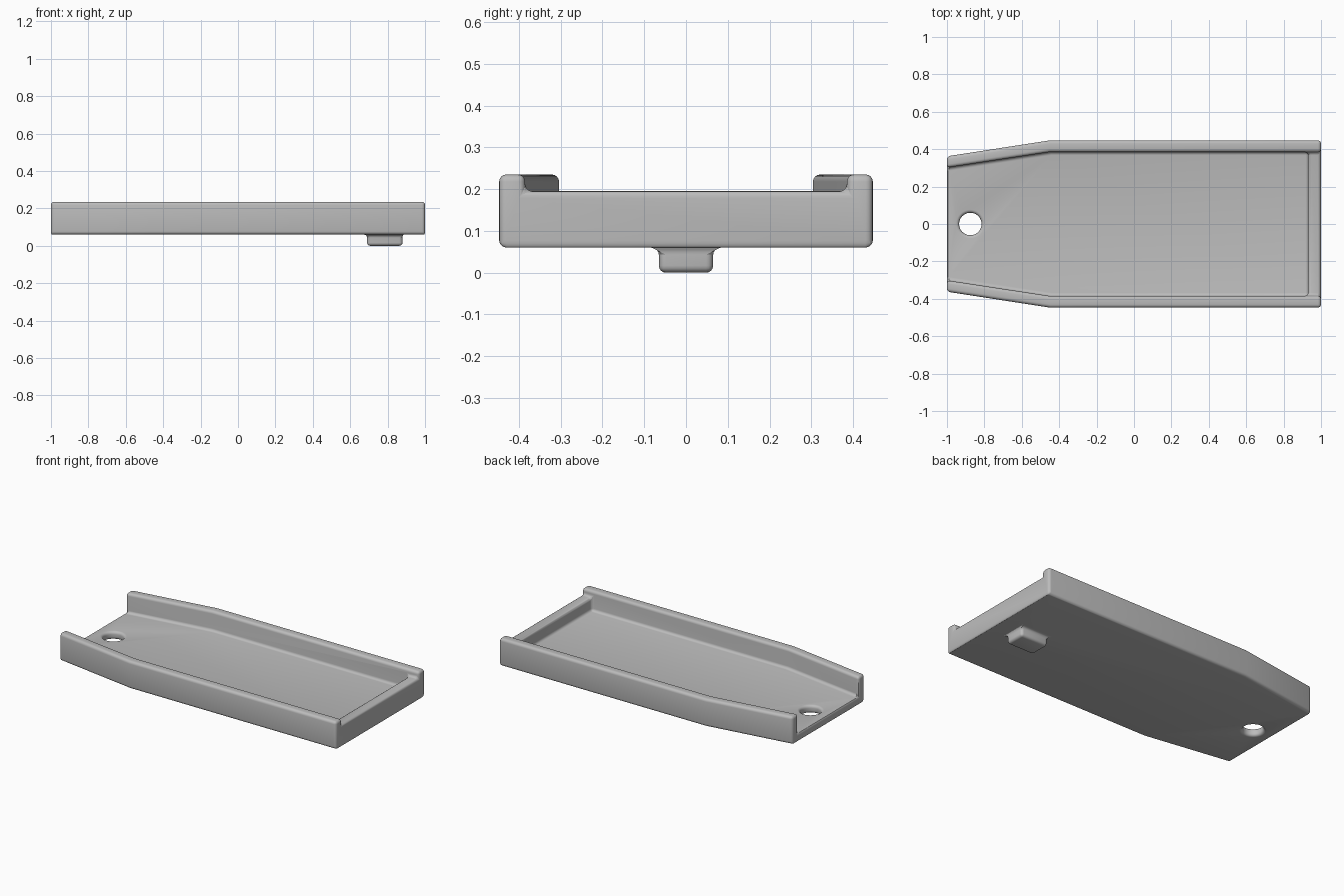
import bpy
import bmesh
import math

cube = bpy.data.objects.get("Cube")
if cube:
    bpy.data.objects.remove(cube, do_unlink=True)

grey = bpy.data.materials.new("plain grey")
grey.use_nodes = True
colour = (0.5, 0.5, 0.5, 1)
grey.diffuse_color = colour
grey.node_tree.nodes["Principled BSDF"].inputs["Base Color"].default_value = colour


def prism(name, outline, bottom, top):
    """Extrude a flat outline between two heights."""
    bm = bmesh.new()
    face = bm.faces.new([bm.verts.new((x, y, bottom)) for x, y in outline])
    grown = bmesh.ops.extrude_face_region(bm, geom=[face])["geom"]
    bmesh.ops.translate(bm, vec=(0, 0, top - bottom),
                        verts=[g for g in grown if isinstance(g, bmesh.types.BMVert)])
    bmesh.ops.recalc_face_normals(bm, faces=bm.faces)
    mesh = bpy.data.meshes.new(name)
    bm.to_mesh(mesh)
    bm.free()
    mesh.materials.append(grey)
    obj = bpy.data.objects.new(name, mesh)
    bpy.context.collection.objects.link(obj)
    return obj


def mirrored(half):
    """Complete an outline by mirroring it across y = 0."""
    return half + [(x, -y) for x, y in reversed(half)]


def combine(target, tool, operation):
    mod = target.modifiers.new(tool.name, 'BOOLEAN')
    mod.operation = operation
    mod.solver = 'EXACT'
    mod.object = tool
    tool.hide_render = True
    bpy.context.view_layer.objects.active = target
    bpy.ops.object.modifier_apply(modifier=mod.name)
    bpy.data.objects.remove(tool, do_unlink=True)


BASE, FLOOR, LIP, RIM = 0.06, 0.11, 0.195, 0.235

# Tapered body
tray = prism("tray", mirrored([(-1, 0.362), (-0.45, 0.447), (1, 0.447)]), BASE, RIM)

# Cavity open at the narrow end, with a lower wall at the wide end
inner = 0.385
cavity = prism("cavity_cutter", mirrored([(-1.1, 0.286), (-0.45, inner), (0.93, inner)]), FLOOR, 0.4)
combine(tray, cavity, 'DIFFERENCE')
notch = prism("notch_cutter", mirrored([(0.5, inner), (1.1, inner)]), LIP, 0.4)
combine(tray, notch, 'DIFFERENCE')

# Round hole near the narrow end
turn = math.tau / 40
hole = prism("hole_cutter", [(-0.875 + 0.06 * math.cos(i * turn), 0.06 * math.sin(i * turn))
                             for i in range(40)], 0, 0.3)
combine(tray, hole, 'DIFFERENCE')

# Locating peg underneath
peg = prism("peg", mirrored([(0.69, 0.065), (0.88, 0.065)]), 0, 0.085)
combine(tray, peg, 'UNION')

# Rounded edges and inner fillets
bm = bmesh.new()
bm.from_mesh(tray.data)
bmesh.ops.remove_doubles(bm, verts=bm.verts, dist=0.0005)
bmesh.ops.dissolve_limit(bm, angle_limit=0.01, verts=bm.verts, edges=bm.edges)
bm.to_mesh(tray.data)
bm.free()
bevel = tray.modifiers.new("rounding", 'BEVEL')
bevel.width = 0.017
bevel.segments = 4
bevel.limit_method = 'ANGLE'
bevel.angle_limit = math.radians(30)
bevel.use_clamp_overlap = False
bpy.context.view_layer.objects.active = tray
tray.select_set(True)
bpy.ops.object.modifier_apply(modifier=bevel.name)
bpy.ops.object.shade_smooth_by_angle(angle=math.radians(25))
